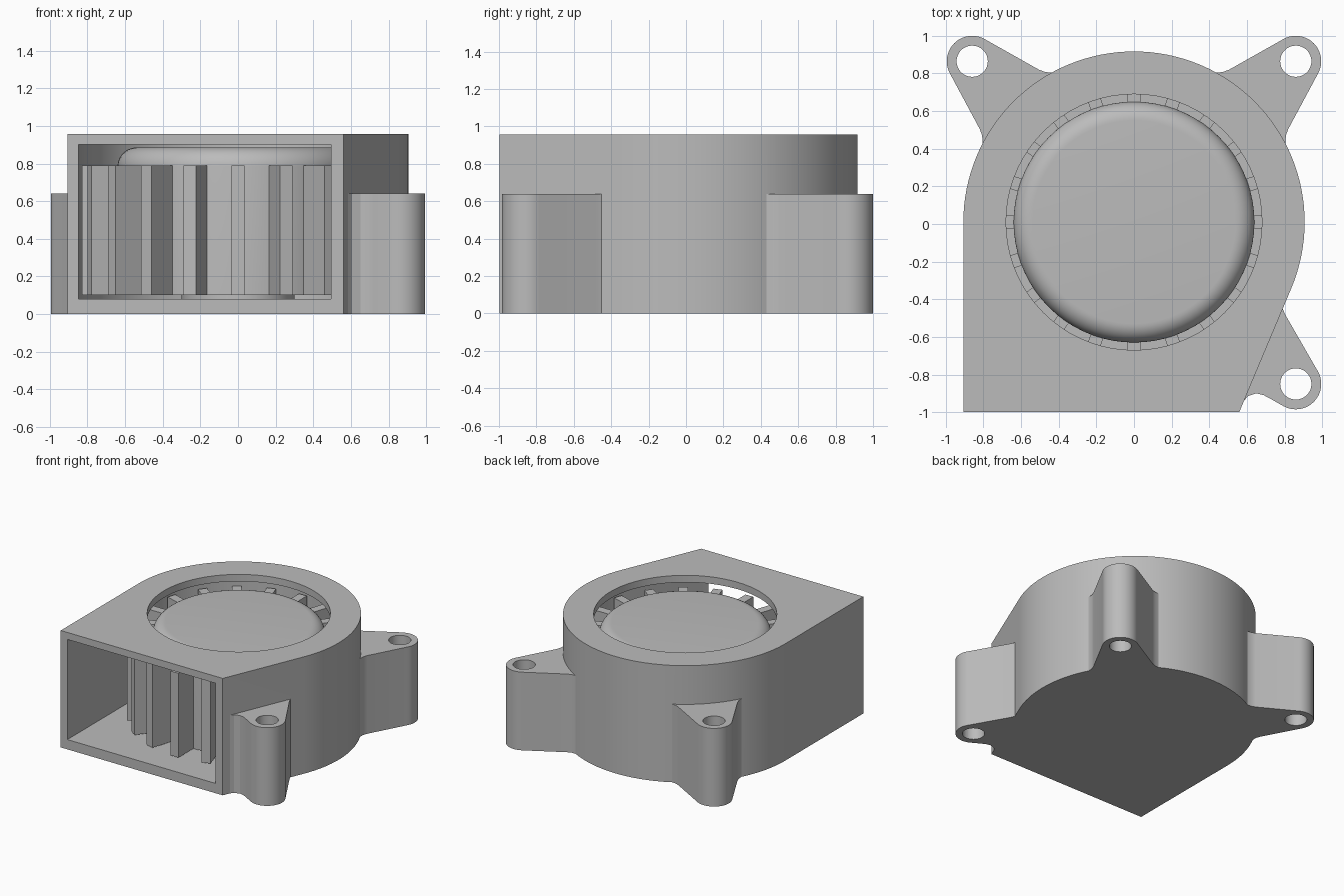
import bpy, bmesh
from math import sin, cos, tan, radians, pi

cube = bpy.data.objects.get("Cube")
if cube:
    bpy.data.objects.remove(cube, do_unlink=True)

CY = 0.01          # rotor axis offset in y
R = 0.907          # housing radius
WALL = 0.06
FRONT = -0.998
TOP = 0.957
SLANT = 22.8       # tilt of the slanted side wall

grey = bpy.data.materials.new("plain grey")
grey.use_nodes = True
grey.diffuse_color = (0.5, 0.5, 0.5, 1)
grey.node_tree.nodes["Principled BSDF"].inputs["Base Color"].default_value = (0.5, 0.5, 0.5, 1)


def finish(name, bm):
    bmesh.ops.recalc_face_normals(bm, faces=bm.faces)
    mesh = bpy.data.meshes.new(name)
    bm.to_mesh(mesh)
    bm.free()
    obj = bpy.data.objects.new(name, mesh)
    mesh.materials.append(grey)
    bpy.context.collection.objects.link(obj)
    return obj


def smooth(obj):
    bpy.ops.object.select_all(action='DESELECT')
    obj.select_set(True)
    bpy.context.view_layer.objects.active = obj
    bpy.ops.object.shade_smooth_by_angle(angle=radians(30))


def prism(name, outline, z0, z1):
    bm = bmesh.new()
    face = bm.faces.new([bm.verts.new((x, y, z0)) for x, y in outline])
    out = bmesh.ops.extrude_face_region(bm, geom=[face])
    for v in out["geom"]:
        if isinstance(v, bmesh.types.BMVert):
            v.co.z = z1
    return finish(name, bm)


def arc(cx, cy, r, a0, a1, n):
    angles = [radians(a0 + (a1 - a0) * i / n) for i in range(n + 1)]
    return [(cx + r * cos(a), cy + r * sin(a)) for a in angles]


def combine(obj, other, operation):
    mod = obj.modifiers.new("combine", 'BOOLEAN')
    mod.operation, mod.solver, mod.object = operation, 'EXACT', other
    bpy.context.view_layer.objects.active = obj
    bpy.ops.object.modifier_apply(modifier=mod.name)
    bpy.data.objects.remove(other, do_unlink=True)


def scroll(r, y_front):
    # round back, straight left side, slanted right side
    pts = arc(0, CY, r, -SLANT, 180, 72)
    x, y = pts[0]
    return pts + [(-r, y_front), (x - (y - y_front) * tan(radians(SLANT)), y_front)]


# Housing with three mounting ears
housing = prism("housing", scroll(R, FRONT), 0, TOP)
EX, EY, ER = 0.86, 0.865, 0.135
root = [(0.43, 0.805), (0.47, 0.807), (0.505, 0.82)]
back_ear = ([(0.4, 0.4)] + [(y, x) for x, y in root]
            + arc(EX, EY, ER, -30, 120, 20) + root[::-1])
front_ear = ([(0.5, -0.42), (0.5, -0.94), (0.585, -0.94), (0.605, -0.915), (0.65, -0.9),
              (0.69, -0.91), (0.72, -0.926)]
             + arc(EX, -0.85, ER, 240, 390, 20)
             + [(0.805, -0.484), (0.79, -0.45), (0.787, -0.42)])
mirrored_ear = [(-x, y) for x, y in reversed(back_ear)]
for outline in (back_ear, mirrored_ear, front_ear):
    combine(housing, prism("ear", outline, 0, 0.64), 'UNION')

# Air chamber, intake opening and screw holes
combine(housing, prism("chamber", scroll(R - WALL, FRONT - 0.1), 0.08, 0.9), 'DIFFERENCE')
combine(housing, prism("intake", arc(0, CY, 0.68, 0, 355, 71), 0.5, 1.1), 'DIFFERENCE')
for x, y in ((EX, EY), (-EX, EY), (EX, -0.85)):
    combine(housing, prism("screw_hole", arc(x, y, 0.083, 0, 350, 35), -0.1, 0.8), 'DIFFERENCE')
smooth(housing)

# Rotor hub: shaft collar and drum with rounded top edge
profile = [(0, 0.08), (0.3, 0.08), (0.3, 0.1), (0.64, 0.1)]
profile += arc(0.54, 0.785, 0.1, 0, 90, 10) + [(0, 0.885)]
bm = bmesh.new()
verts = [bm.verts.new((r, CY, z)) for r, z in profile]
edges = [bm.edges.new(pair) for pair in zip(verts, verts[1:])]
bmesh.ops.spin(bm, geom=verts + edges, cent=(0, CY, 0), axis=(0, 0, 1),
               angle=2 * pi, steps=72)
bmesh.ops.remove_doubles(bm, verts=bm.verts, dist=0.0005)
smooth(finish("rotor_hub", bm))

# Radial blades
BLADES = 20
bm = bmesh.new()
for i in range(BLADES):
    a = 2 * pi * i / BLADES
    made = bmesh.ops.create_cube(bm, size=1)["verts"]
    for v in made:
        u, w = 0.73 + v.co.x * 0.2, v.co.y * 0.07
        v.co = (u * cos(a) - w * sin(a), CY + u * sin(a) + w * cos(a), 0.445 + v.co.z * 0.69)
finish("rotor_blades", bm)
